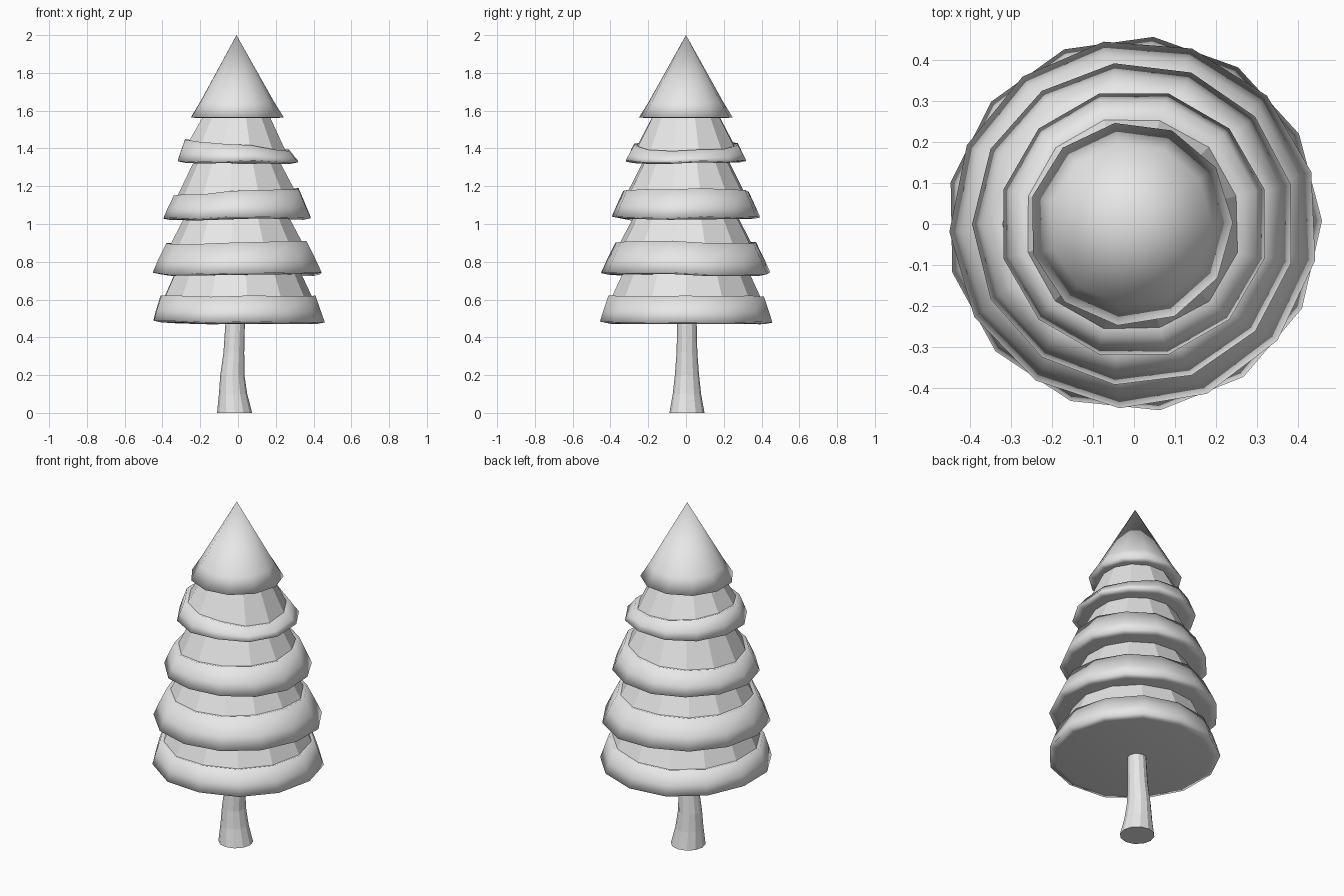
import bpy
import bmesh
import random
from math import cos, sin, radians, tau

random.seed(4)

cube = bpy.data.objects.get("Cube")
if cube:
    bpy.data.objects.remove(cube, do_unlink=True)

grey = bpy.data.materials.new("light grey")
grey.use_nodes = True
grey.diffuse_color = (0.8, 0.8, 0.8, 1)
grey.node_tree.nodes["Principled BSDF"].inputs["Base Color"].default_value = (0.8, 0.8, 0.8, 1)


def loft(name, rings, sides, phase=0, smooth=False, tip=None, wobble=None):
    """Skin a stack of rings (radius, z, centre x, centre y, tilt along x), bottom to top."""
    bm = bmesh.new()
    wobble = wobble or [0] * sides
    loops = []
    for radius, z, cx, cy, tilt in rings:
        loop = []
        for i in range(sides):
            a = radians(phase) + tau * i / sides
            x, y = radius * cos(a), radius * sin(a)
            loop.append(bm.verts.new((cx + x, cy + y, z + tilt * x + wobble[i])))
        loops.append(loop)
    for low, high in zip(loops, loops[1:]):
        for i in range(sides):
            j = (i + 1) % sides
            bm.faces.new((low[i], low[j], high[j], high[i]))
    bm.faces.new(loops[0][::-1])
    if tip:
        apex = bm.verts.new(tip)
        for i in range(sides):
            bm.faces.new((loops[-1][i], loops[-1][(i + 1) % sides], apex))
    else:
        bm.faces.new(loops[-1])
    bmesh.ops.recalc_face_normals(bm, faces=bm.faces)
    for face in bm.faces:
        face.smooth = smooth
    mesh = bpy.data.meshes.new(name)
    bm.to_mesh(mesh)
    bm.free()
    mesh.materials.append(grey)
    obj = bpy.data.objects.new(name, mesh)
    bpy.context.collection.objects.link(obj)
    return obj


# Slightly bent trunk with a flared foot
trunk = [(0.093, 0, -0.018, 0.005, 0), (0.075, 0.1, -0.026, 0.005, 0),
         (0.064, 0.2, -0.03, 0.005, 0), (0.055, 0.32, -0.022, 0.005, 0),
         (0.051, 0.5, -0.014, 0.005, 0)]
loft("trunk", trunk, 12)

# Tiers: sides, phase, branch top (r, z), band top (r, z), band bottom (r, z), band tilt
tiers = {
    "lowest": (13, 1, (0.31, 0.80), (0.415, 0.62), (0.46, 0.475), 0.01),
    "lower": (13, 44, (0.245, 1.10), (0.375, 0.90), (0.452, 0.73), 0.015),
    "middle": (13, 97, (0.195, 1.40), (0.335, 1.17), (0.396, 1.025), 0.045),
    "upper": (12, 75, (0.155, 1.62), (0.285, 1.42), (0.33, 1.325), -0.1),
}
for name, (sides, phase, top, rim, hem, tilt) in tiers.items():
    # Faceted branch cone running down inside the band
    inner = rim[0] - 0.008
    loft(name + "_branches", [(inner, rim[1] - 0.03, -0.005, 0, tilt),
                              (top[0], top[1], -0.005, 0, 0)], sides, phase)
    # Soft band wrapped around the skirt of the tier
    wobble = [random.uniform(-0.007, 0.007) for _ in range(sides)]
    mid_r = hem[0] + (rim[0] - hem[0]) * 0.4
    mid_z = hem[1] + (rim[1] - hem[1]) * 0.45
    band = [(hem[0] - 0.04, hem[1], 0, 0, 0), (hem[0], hem[1] + 0.008, 0, 0, 0),
            (mid_r, mid_z, -0.003, 0, tilt * 0.4), (rim[0], rim[1], -0.005, 0, tilt),
            (rim[0] - 0.04, rim[1] - 0.01, -0.005, 0, tilt)]
    loft(name + "_band", band, sides, phase, smooth=True, wobble=wobble)

# Smooth pointed cap
cap = [(0.21, 1.56, -0.008, 0, 0), (0.25, 1.565, -0.008, 0, 0), (0.2, 1.645, -0.008, 0, 0)]
loft("treetop", cap, 11, 99, smooth=True, tip=(-0.008, 0, 2))
